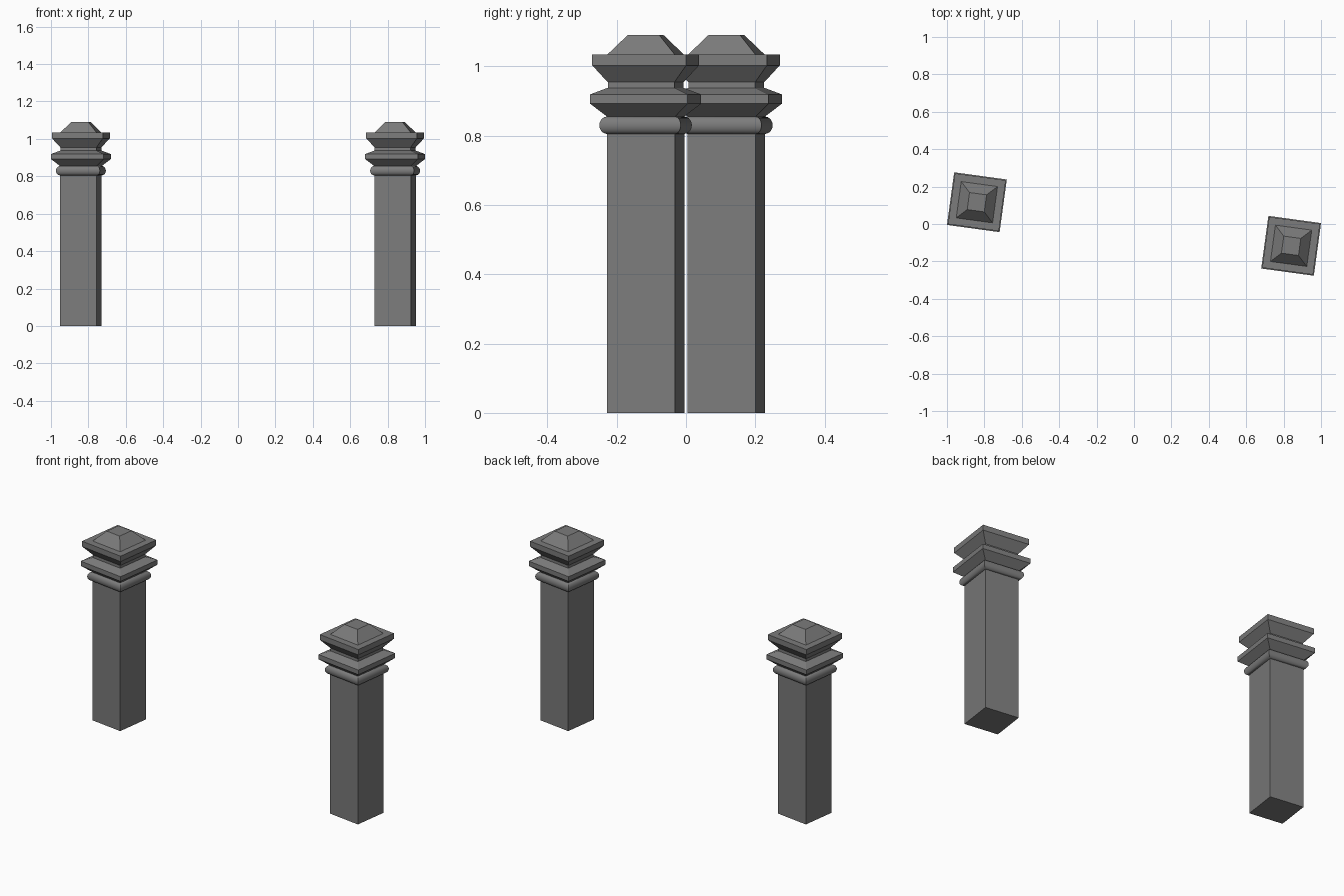
import bpy, bmesh, math

if "Cube" in bpy.data.objects:
    bpy.data.objects.remove(bpy.data.objects["Cube"])

ANGLE = math.radians(-7.8)

# Dark grey stone
stone = bpy.data.materials.new("dark_grey")
stone.diffuse_color = (0.2, 0.2, 0.2, 1)
stone.use_nodes = True
stone.node_tree.nodes["Principled BSDF"].inputs["Base Color"].default_value = stone.diffuse_color


def square_loft(name, profile, location):
    """Stack square rings given as (half width, z) and cap both ends."""
    bm = bmesh.new()
    rings = [[bm.verts.new((sx * h, sy * h, z))
              for sx, sy in ((-1, -1), (1, -1), (1, 1), (-1, 1))]
             for h, z in profile]
    for low, high in zip(rings, rings[1:]):
        for i in range(4):
            j = (i + 1) % 4
            bm.faces.new((low[i], low[j], high[j], high[i]))
    bm.faces.new(rings[0][::-1])
    bm.faces.new(rings[-1])
    mesh = bpy.data.meshes.new(name)
    bm.to_mesh(mesh)
    bm.free()
    mesh.materials.append(stone)
    obj = bpy.data.objects.new(name, mesh)
    bpy.context.collection.objects.link(obj)
    obj.location = location
    obj.rotation_euler.z = ANGLE
    bpy.ops.object.select_all(action='DESELECT')
    obj.select_set(True)
    bpy.context.view_layer.objects.active = obj
    bpy.ops.object.shade_smooth_by_angle(angle=math.radians(25))
    return obj


# Post outline: shaft, half-round moulding, flared collar, neck, flared cap
moulding = [(0.099 + 0.0195 * math.sin(math.pi * i / 10),
             0.830 - 0.025 * math.cos(math.pi * i / 10)) for i in range(11)]
profile = ([(0.099, 0.0)] + moulding +
           [(0.142, 0.892), (0.142, 0.919), (0.097, 0.938), (0.097, 0.954),
            (0.137, 1.003), (0.137, 1.034), (0.098, 1.034), (0.046, 1.09)])

# Matching pair of gate posts
for side, sign in (("left", -1), ("right", 1)):
    square_loft(side + "_post", profile, (sign * 0.840, -sign * 0.1165, 0))
